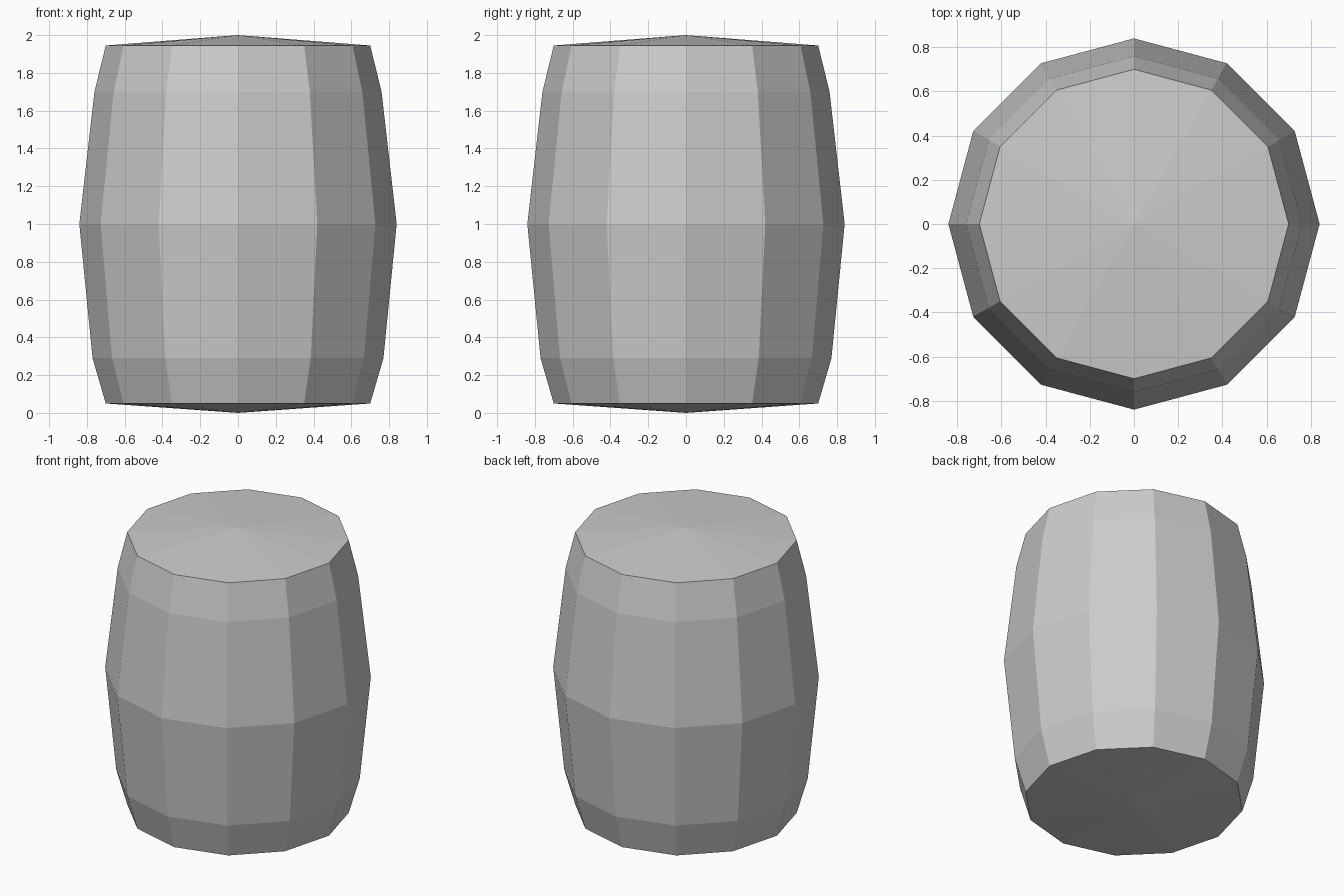
import bpy, bmesh
from math import cos, sin, pi

cube = bpy.data.objects.get("Cube")
if cube:
    bpy.data.objects.remove(cube, do_unlink=True)

SIDES = 12
# (radius, height) of each ring, bottom to top
PROFILE = [(0.70, 0.05), (0.77, 0.29), (0.84, 1.0), (0.76, 1.70), (0.70, 1.945)]

grey = bpy.data.materials.new("plain_grey")
grey.use_nodes = True
colour = (0.6, 0.6, 0.6, 1)
grey.diffuse_color = colour
grey.node_tree.nodes["Principled BSDF"].inputs["Base Color"].default_value = colour

bm = bmesh.new()
rings = [[bm.verts.new((r * cos(2 * pi * i / SIDES), r * sin(2 * pi * i / SIDES), z))
          for i in range(SIDES)] for r, z in PROFILE]
bottom = bm.verts.new((0, 0, 0))
top = bm.verts.new((0, 0, 2))

for i in range(SIDES):
    j = (i + 1) % SIDES
    # bulging staves
    for low, high in zip(rings, rings[1:]):
        bm.faces.new((low[i], low[j], high[j], high[i]))
    # shallow conical ends
    bm.faces.new((rings[0][j], rings[0][i], bottom))
    bm.faces.new((rings[-1][i], rings[-1][j], top))

mesh = bpy.data.meshes.new("barrel_body")
bm.to_mesh(mesh)
bm.free()
mesh.materials.append(grey)
bpy.context.collection.objects.link(bpy.data.objects.new("barrel_body", mesh))
